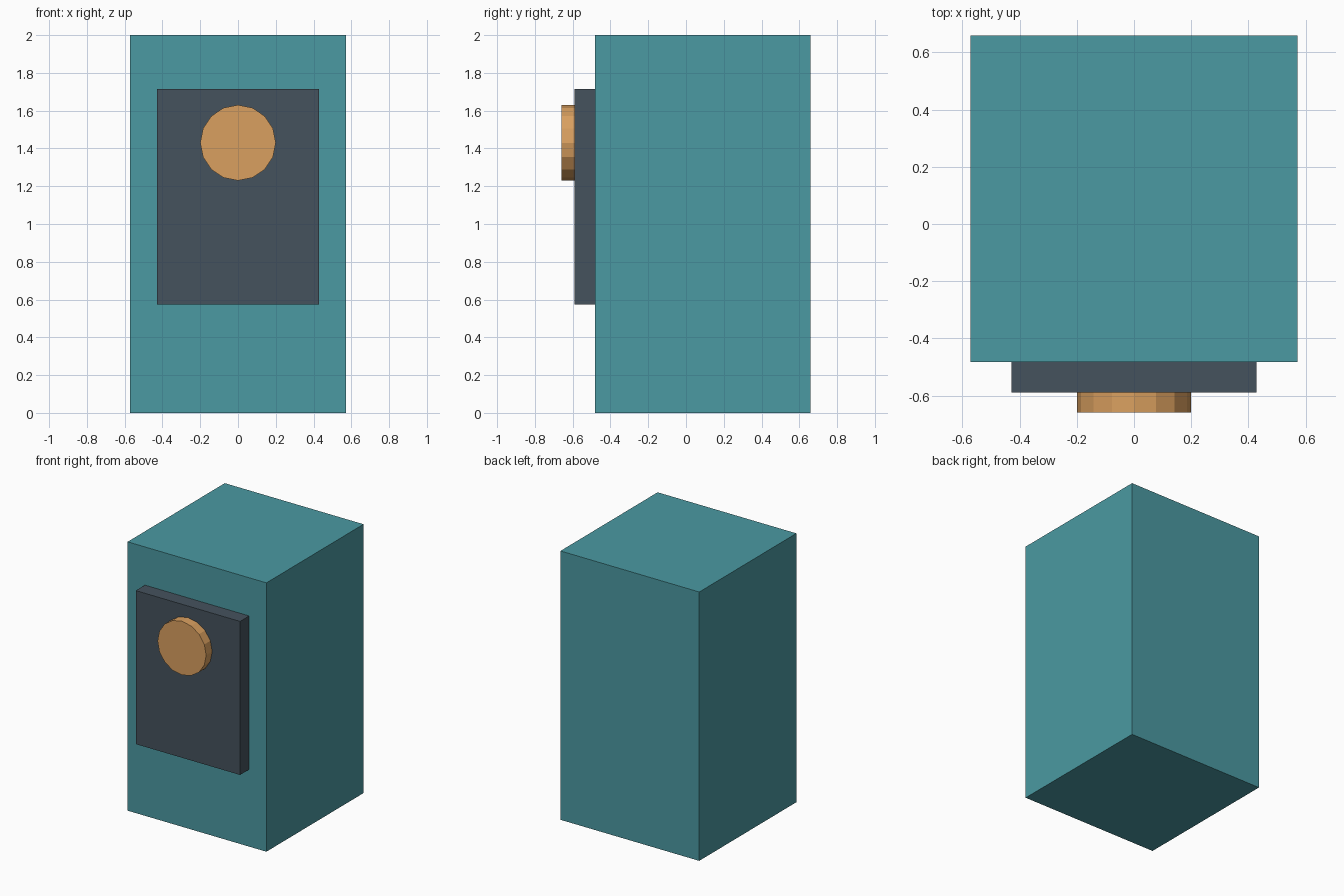
import bpy, math

if "Cube" in bpy.data.objects:
    bpy.data.objects.remove(bpy.data.objects["Cube"])


def finish(name, color):
    obj = bpy.context.object
    obj.name = name
    mat = bpy.data.materials.new(name + "_color")
    mat.diffuse_color = (*color, 1)
    mat.use_nodes = True
    mat.node_tree.nodes["Principled BSDF"].inputs["Base Color"].default_value = mat.diffuse_color
    obj.data.materials.append(mat)
    return obj


def box(name, lo, hi, color):
    center = [(a + b) / 2 for a, b in zip(lo, hi)]
    bpy.ops.mesh.primitive_cube_add(size=1, location=center)
    obj = finish(name, color)
    obj.scale = [b - a for a, b in zip(lo, hi)]
    bpy.ops.object.transform_apply(location=False, rotation=False, scale=True)


# Main cabinet block
box("cabinet_body", (-0.571, -0.482, 0), (0.571, 0.66, 2), (0.07, 0.32, 0.36))

# Raised front panel
box("front_panel", (-0.429, -0.589, 0.574), (0.429, -0.482, 1.716), (0.06, 0.085, 0.11))

# Sixteen-sided round dial on the panel
bpy.ops.mesh.primitive_cylinder_add(
    vertices=16, radius=0.2, depth=0.071,
    location=(0, -0.6245, 1.43), rotation=(math.pi / 2, 0, 0))
finish("dial", (0.70, 0.35, 0.115))
